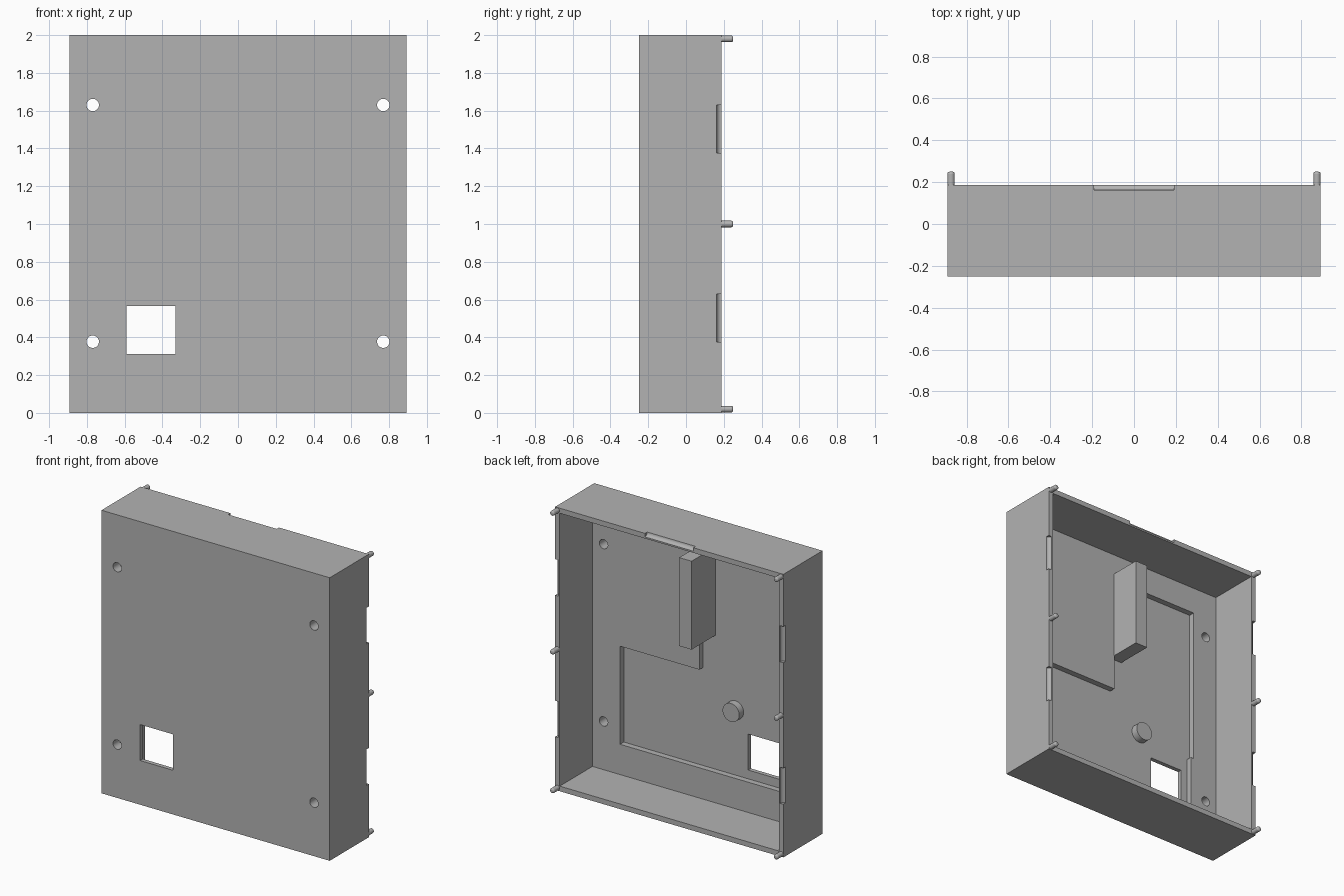
import bpy
import math

default = bpy.data.objects.get("Cube")
if default:
    bpy.data.objects.remove(default, do_unlink=True)

# Overall dimensions
HALF_W, HEIGHT = 0.892, 2.0
FRONT, RIM, INNER, RECESS = -0.25, 0.187, -0.178, -0.22
WALL = 0.036

grey = bpy.data.materials.new("plain_grey")
grey.use_nodes = True
colour = (0.45, 0.45, 0.45, 1)
grey.diffuse_color = colour
grey.node_tree.nodes["Principled BSDF"].inputs["Base Color"].default_value = colour


def box(name, x, y, z):
    """Box from (low, high) ranges on each axis."""
    bpy.ops.mesh.primitive_cube_add(size=1)
    ob = bpy.context.object
    ob.name = name
    ranges = (x, y, z)
    for v in ob.data.vertices:
        v.co = [lo + (c + 0.5) * (hi - lo) for c, (lo, hi) in zip(v.co, ranges)]
    ob.data.materials.append(grey)
    return ob


def cylinder(name, radius, length, centre, axis, sides=32):
    turn = {"x": (0, math.pi / 2, 0), "y": (-math.pi / 2, 0, 0), "z": (0, 0, 0)}[axis]
    bpy.ops.mesh.primitive_cylinder_add(
        vertices=sides, radius=radius, depth=length, location=centre, rotation=turn)
    ob = bpy.context.object
    ob.name = name
    ob.data.materials.append(grey)
    return ob


def cut(target, cutter):
    """Subtract the cutter for good and discard it."""
    mod = target.modifiers.new("cut", "BOOLEAN")
    mod.operation, mod.solver, mod.object = "DIFFERENCE", "EXACT", cutter
    bpy.context.view_layer.objects.active = target
    bpy.ops.object.modifier_apply(modifier=mod.name)
    bpy.data.objects.remove(cutter, do_unlink=True)


def smooth(ob):
    bpy.ops.object.select_all(action="DESELECT")
    ob.select_set(True)
    bpy.context.view_layer.objects.active = ob
    bpy.ops.object.shade_smooth_by_angle(angle=math.radians(30))


# Open-backed case with a hollow interior
case = box("case", (-HALF_W, HALF_W), (FRONT, RIM), (0, HEIGHT))
inside = HALF_W - WALL
cut(case, box("hollow", (-inside, inside), (INNER, 0.5), (WALL, HEIGHT - WALL)))

# Stepped recess in the inner face of the front panel
cut(case, box("lower_recess", (-0.64, 0.64), (RECESS, 0), (0.25, 0.943)))
cut(case, box("upper_recess", (-0.665, 0.02), (RECESS, 0), (0.665, 1.776)))

# Square window and four screw holes through the front panel
cut(case, box("window", (-0.59, -0.332), (-0.4, 0), (0.312, 0.566)))
for x in (-0.769, 0.769):
    for z in (0.377, 1.63):
        cut(case, cylinder("screw_hole", 0.033, 0.4, (x, -0.2, z), "y"))

# Rounded snap notches along the outer rim
for side in (-1, 1):
    for z in (0.503, 1.503):
        cut(case, cylinder("side_notch", 0.025, 0.255, (side * HALF_W, RIM, z), "z", 24))
cut(case, cylinder("top_notch", 0.025, 0.38, (0, RIM, HEIGHT), "x", 24))
smooth(case)

# Rounded locating pins on the side rims
for side, label in ((-1, "right"), (1, "left")):
    for z, level in ((0.02, "bottom"), (1.0, "middle"), (1.98, "top")):
        pin = cylinder(f"{label}_{level}_pin", 0.0175, 0.083,
                       (side * 0.8745, 0.2085, z), "y", 20)
        rounding = pin.modifiers.new("rounded_tip", "BEVEL")
        rounding.width, rounding.segments = 0.01, 3
        rounding.limit_method, rounding.angle_limit = "ANGLE", math.radians(60)
        smooth(pin)

# Inner block and round post standing on the recess floor
box("inner_block", (-0.075, 0.022), (RECESS - 0.005, 0.045), (1.195, 1.82))
post = cylinder("round_post", 0.065, 0.055, (-0.232, -0.1975, 0.71), "y")
smooth(post)
